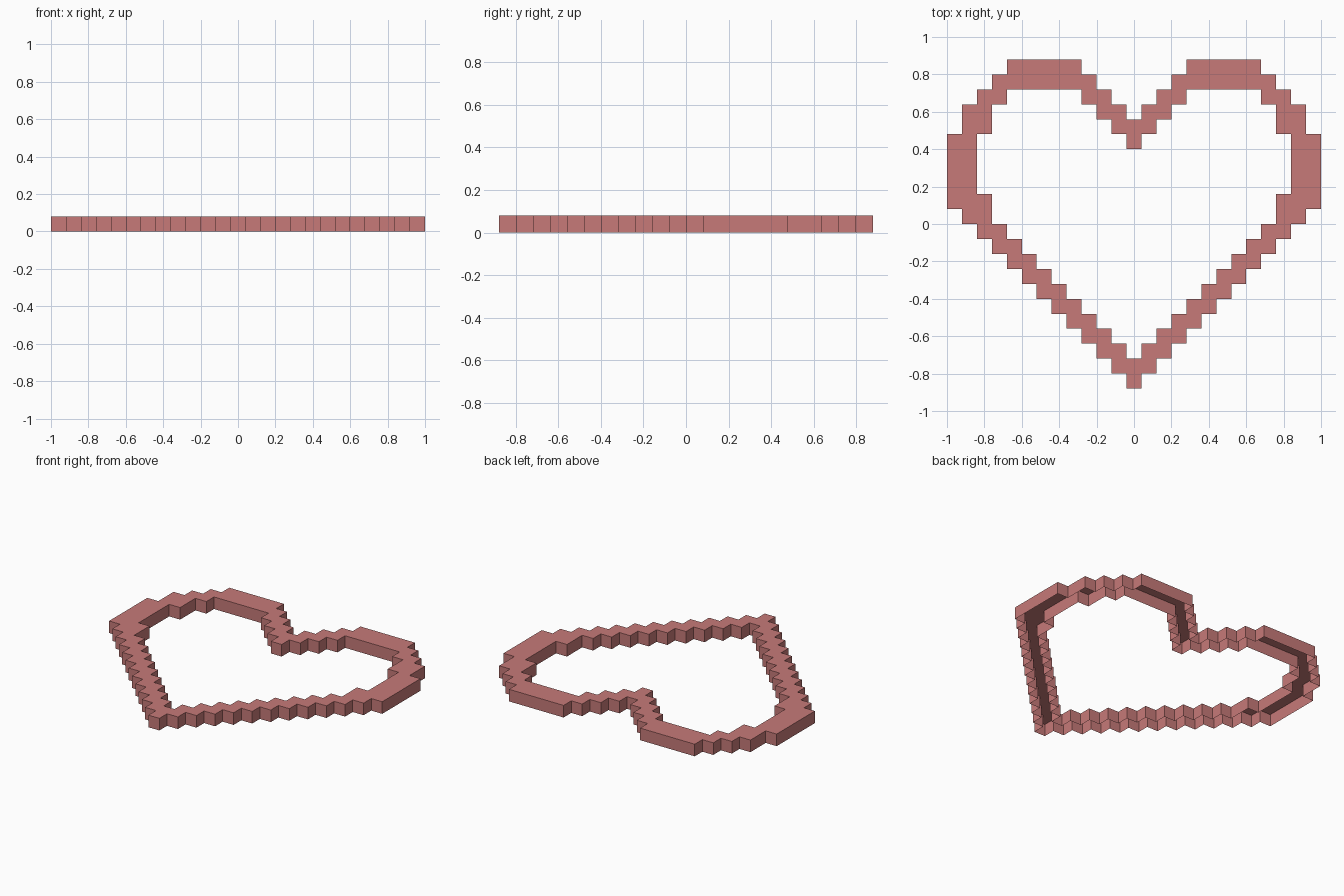
import bpy, bmesh

if "Cube" in bpy.data.objects:
    bpy.data.objects.remove(bpy.data.objects["Cube"])

S = 0.08   # pixel size, also the height

# Filled pixel rows (start, end) for each column of the right half, counted from the tip
spans = {k: [(k, k + 2)] for k in range(10)}          # lower diagonal
spans[10] = [(10, 13)]
spans[11] = [(11, 19)]                                # outer side
spans[12] = [(12, 17)]
for k in range(4):
    spans[k].append((16 + k, 18 + k))                 # centre notch
for k in range(4, 9):
    spans[k].append((20, 22))                         # top of the lobe
spans[9].append((19, 21))                             # shoulder
spans[10].append((17, 20))

# Mirror the columns to get the whole ring of pixels
cells = {(s * k, r) for k, parts in spans.items() for a, b in parts
         for r in range(a, b) for s in (1, -1)}

bm = bmesh.new()
cache = {}


def vert(i, j, z):
    if (i, j, z) not in cache:
        cache[i, j, z] = bm.verts.new(((i - 0.5) * S, (j - 11) * S, z * S))
    return cache[i, j, z]


# Top skin and boundary walls; the underside is open
for i, j in sorted(cells):
    ring = [(i, j), (i + 1, j), (i + 1, j + 1), (i, j + 1)]
    bm.faces.new([vert(*p, 1) for p in ring])
    for n, (dx, dy) in enumerate(((0, -1), (1, 0), (0, 1), (-1, 0))):
        if (i + dx, j + dy) not in cells:
            p, q = ring[n], ring[(n + 1) % 4]
            bm.faces.new([vert(*p, 0), vert(*q, 0), vert(*q, 1), vert(*p, 1)])

mesh = bpy.data.meshes.new("pixel_heart_outline")
bm.to_mesh(mesh)
bm.free()
mat = bpy.data.materials.new("dusty red")
mat.diffuse_color = (0.57, 0.195, 0.19, 1)
mat.use_nodes = True
mat.node_tree.nodes["Principled BSDF"].inputs["Base Color"].default_value = mat.diffuse_color
mesh.materials.append(mat)
bpy.context.collection.objects.link(bpy.data.objects.new("pixel_heart_outline", mesh))
